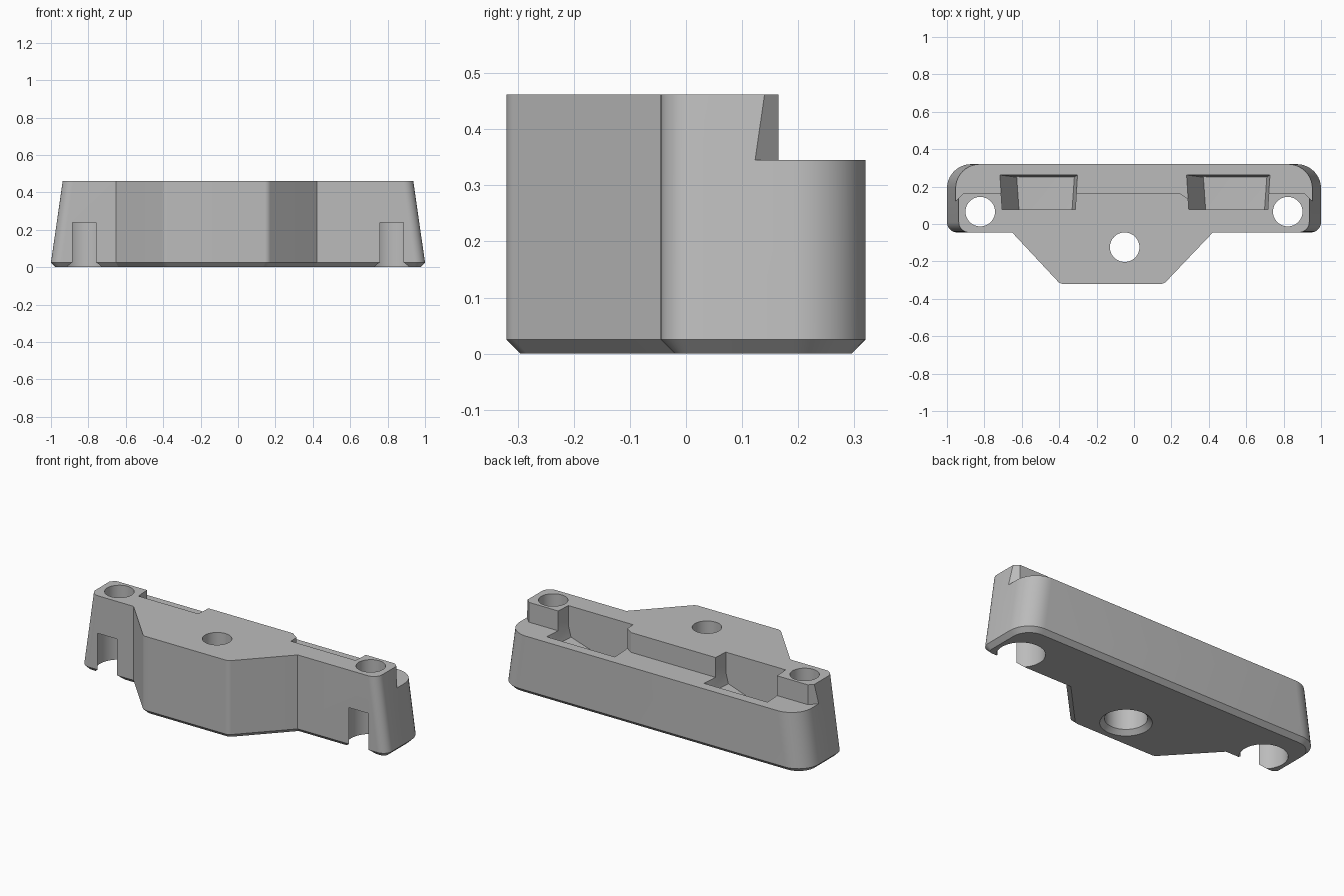
import bpy, bmesh, math
from mathutils import Vector

if "Cube" in bpy.data.objects:
    bpy.data.objects.remove(bpy.data.objects["Cube"])

grey = bpy.data.materials.new("plain_grey")
grey.diffuse_color = (0.5, 0.5, 0.5, 1)
grey.use_nodes = True
grey.node_tree.nodes["Principled BSDF"].inputs["Base Color"].default_value = grey.diffuse_color


def add_object(name, bm):
    bmesh.ops.recalc_face_normals(bm, faces=bm.faces)
    mesh = bpy.data.meshes.new(name)
    bm.to_mesh(mesh)
    bm.free()
    ob = bpy.data.objects.new(name, mesh)
    bpy.context.collection.objects.link(ob)
    mesh.materials.append(grey)
    return ob


def rounded(corners, n=10):
    """Outline from (x, y, radius) corners, with tangent arcs."""
    out = []
    for i, (x, y, r) in enumerate(corners):
        p = Vector((x, y))
        if r == 0:
            out.append(p)
            continue
        a = (Vector(corners[i - 1][:2]) - p).normalized()
        b = (Vector(corners[(i + 1) % len(corners)][:2]) - p).normalized()
        half = a.angle(b) / 2
        c = p + (a + b).normalized() * (r / math.sin(half))
        s = p + a * (r / math.tan(half)) - c
        e = p + b * (r / math.tan(half)) - c
        sweep = s.angle_signed(e)
        for k in range(n + 1):
            t = -sweep * k / n
            out.append(c + Vector((s.x * math.cos(t) - s.y * math.sin(t),
                                   s.x * math.sin(t) + s.y * math.cos(t))))
    return out


def loft(name, sections):
    """Solid through [(z, outline), ...] with equal point counts."""
    bm = bmesh.new()
    rings = [[bm.verts.new((p[0], p[1], z)) for p in o] for z, o in sections]
    for lo, hi in zip(rings, rings[1:]):
        for i in range(len(lo)):
            bm.faces.new((lo[i - 1], lo[i], hi[i], hi[i - 1]))
    bm.faces.new(rings[0][::-1])
    bm.faces.new(rings[-1])
    return add_object(name, bm)


def circle(x, y, r, n=48):
    return [(x + r * math.cos(2 * math.pi * i / n),
             y + r * math.sin(2 * math.pi * i / n)) for i in range(n)]


def combine(target, tool, op):
    m = target.modifiers.new("bool", 'BOOLEAN')
    m.operation, m.object, m.solver = op, tool, 'EXACT'
    bpy.context.view_layer.objects.active = target
    bpy.ops.object.modifier_apply(modifier=m.name)
    bpy.data.objects.remove(tool)


def bar(w, d):
    # long bar outline: half width w, inset d
    f, b = -0.045 + d, 0.32 - d
    return rounded([(-w + d, f, 0.055 - d), (w - d, f, 0.055 - d),
                    (w - d, b, 0.13 - d), (-w + d, b, 0.13 - d)])


def nose(d):
    # front trapezoid outline, running back into the bar
    k, s, f = 0.41 * d, 1.41 * d, -0.32 + d
    return rounded([(-0.787 + s, 0.1, 0), (-0.395 + k, f, 0.04),
                    (0.16 - k, f, 0.04), (0.56 - s, 0.1, 0)])


# Body: tapered bar joined with the front trapezoid, both chamfered below
TOP, STEP, CH = 0.462, 0.345, 0.025
body = loft("bracket_body", [(0, bar(1, CH)), (CH, bar(1, 0)), (TOP, bar(0.937, 0))])
combine(body, loft("nose", [(0, nose(CH)), (CH, nose(0)), (TOP, nose(0))]), 'UNION')

# Rear ledge with angled ends
ledge = [(1.2, 0.5), (-1.2, 0.5), (-1.2, -0.123), (-0.912, 0.165), (0.243, 0.165),
         (0.30, 0.127), (0.60, 0.165), (0.912, 0.165), (1.2, -0.123)]
combine(body, loft("ledge_cut", [(STEP, ledge), (0.6, ledge)]), 'DIFFERENCE')

# Two pockets with sloping floors
for x0, x1 in ((-0.717, -0.302), (0.281, 0.727)):
    bm = bmesh.new()
    for x, z, back in ((x0, 0.6, 0.262), (x0, STEP, 0.262), (x0 + 0.09, 0.18, 0.25),
                       (x1 - 0.017, 0.28, 0.25), (x1, STEP, 0.262), (x1, 0.6, 0.262)):
        pinch = 0.012 if x < (x0 + x1) / 2 else -0.012
        bm.verts.new((x, back, z))
        bm.verts.new((x + pinch, 0.077, z))
    bmesh.ops.convex_hull(bm, input=bm.verts)
    combine(body, add_object("pocket_cut", bm), 'DIFFERENCE')

# Screw holes: through hole plus wider bore from below
for x, y, bore in ((-0.822, 0.066, 0.128), (0.822, 0.066, 0.128), (-0.05, -0.124, 0.112)):
    combine(body, loft("hole_cut", [(-0.1, circle(x, y, 0.079)),
                                    (0.6, circle(x, y, 0.079))]), 'DIFFERENCE')
    mouth = bore + (0.025 if x == -0.05 else 0)
    combine(body, loft("bore_cut", [(-0.1, circle(x, y, mouth)), (0, circle(x, y, mouth)),
                                    (CH, circle(x, y, bore)), (0.24, circle(x, y, bore))]),
            'DIFFERENCE')

# Smooth rounded corners and bores, keep edges sharp
bpy.ops.object.select_all(action='DESELECT')
body.select_set(True)
bpy.context.view_layer.objects.active = body
bpy.ops.object.shade_smooth_by_angle(angle=math.radians(25))
